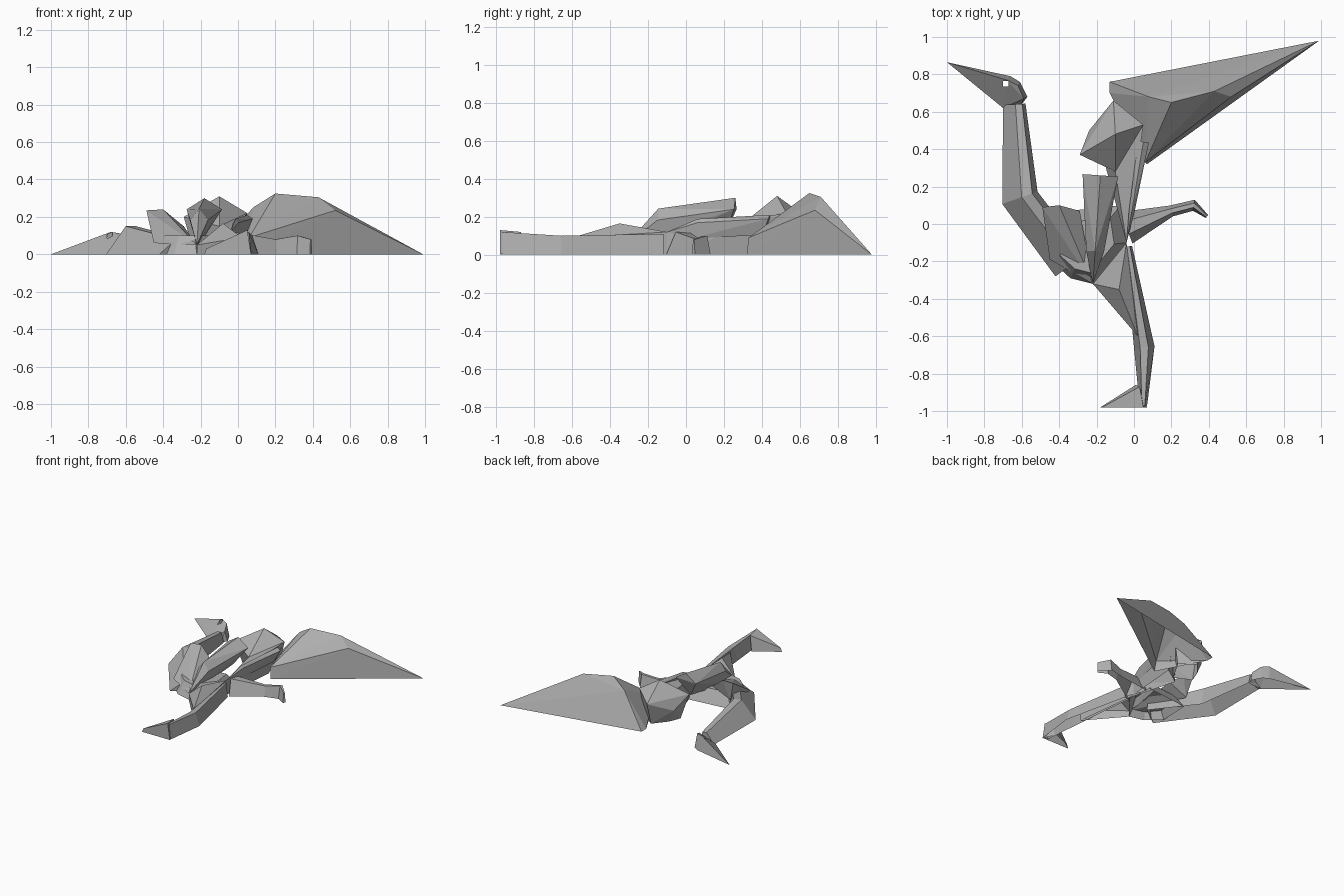
import bpy, bmesh
from mathutils import Vector

cube = bpy.data.objects.get("Cube")
if cube:
    bpy.data.objects.remove(cube, do_unlink=True)

grey = bpy.data.materials.new("stone_grey")
grey.use_nodes = True
shade = (.42, .42, .42, 1)
grey.diffuse_color = shade
grey.node_tree.nodes["Principled BSDF"].inputs["Base Color"].default_value = shade


def finish(name, builder):
    """Open the underside and store the flat-shaded part."""
    bmesh.ops.recalc_face_normals(builder, faces=builder.faces[:])
    underside = [face for face in builder.faces
                 if all(vert.co.z < .001 for vert in face.verts)]
    bmesh.ops.delete(builder, geom=underside, context='FACES')
    mesh = bpy.data.meshes.new(name)
    builder.to_mesh(mesh)
    builder.free()
    mesh.materials.append(grey)
    bpy.context.collection.objects.link(bpy.data.objects.new(name, mesh))


def skin(points):
    """Faceted skin around a set of points."""
    builder = bmesh.new()
    corners = [builder.verts.new(point) for point in points]
    bmesh.ops.convex_hull(builder, input=corners)
    unused = [vert for vert in builder.verts if not vert.link_faces]
    bmesh.ops.delete(builder, geom=unused, context='VERTS')
    return builder


def on_ground(points):
    return [Vector((point[0], point[1], 0)) for point in points]


def mound(name, outline, height, inset):
    """Ground outline with a smaller copy of itself as the raised top."""
    ground = on_ground(outline)
    middle = sum(ground, Vector()) / len(ground)
    top = [point.lerp(middle, inset) + Vector((0, 0, height)) for point in ground]
    finish(name, skin(ground + top))


def limb(name, joints, ridge=.4, lean=0):
    """Loft of trapezoid sections; each joint is x, y, half width, height."""
    spots = on_ground(joints)
    builder = bmesh.new()
    sections = []
    for index, (spot, joint) in enumerate(zip(spots, joints)):
        before = spots[max(index - 1, 0)]
        after = spots[min(index + 1, len(spots) - 1)]
        along = (after - before).normalized()
        side = Vector((-along.y, along.x, 0)) * joint[2]
        crown = spot + side * lean + Vector((0, 0, joint[3]))
        ring = (spot + side, crown + side * ridge, crown - side * ridge, spot - side)
        sections.append([builder.verts.new(point) for point in ring])
    for first, second in zip(sections, sections[1:]):
        for a, b, c, d in zip(first, first[1:], second[1:], second):
            builder.faces.new((a, b, c, d))
    builder.faces.new(sections[0])
    builder.faces.new(sections[-1])
    finish(name, builder)


def fold(name, root, tip, half_width, rise, drop):
    """Pleat fanning from a root point to a wide diamond-shaped end."""
    shoulder = root.lerp(tip, .3)
    shoulder.z = root.z + (tip.z - root.z) * .7
    along = (tip - root).normalized()
    side = Vector((along.y, -along.x, 0)) * half_width
    points = [root]
    for centre, scale in ((shoulder, .5), (tip, 1)):
        points += [centre + side * scale, centre - side * scale,
                   centre + Vector((0, 0, rise)),
                   centre - along * drop / 2 - Vector((0, 0, drop))]
    finish(name, skin(points))


# Points where several parts meet
rump = Vector((-.22, -.32, .05))
hip = Vector((-.04, -.1, .12))
knee = Vector((.02, -.6, .09))

# Head and beak, with a square eye opening
brow = [(-.68, .77, .12), (-.62, .74, .11), (-.59, .67, .08)]
jaw = [(-1, .865), (-.66, .79), (-.61, .76), (-.57, .68), (-.6, .64), (-.7, .62)]
head = skin(brow + on_ground(jaw))
eye = Vector((-.685, .75, 0))
eye_half = .015
for axis in (Vector((1, 0, 0)), Vector((0, 1, 0))):
    for edge in (-eye_half, eye_half):
        everything = head.verts[:] + head.edges[:] + head.faces[:]
        bmesh.ops.bisect_plane(head, geom=everything, plane_co=eye + axis * edge,
                               plane_no=axis)
inside_eye = [face for face in head.faces
              if max(abs(value) for value in (face.calc_center_median() - eye).xy) < eye_half]
bmesh.ops.delete(head, geom=inside_eye, context='FACES')
finish("head_and_beak", head)

# Neck, breast and trunk
limb("neck", [(-.34, -.22, .1, .08), (-.61, .14, .1, .15), (-.64, .64, .06, .08)],
     ridge=.3, lean=-.4)
mound("trunk", [(-.45, -.19), (-.34, -.29), rump, hip, (-.07, .1), (-.44, .06)],
      height=.1, inset=.3)

# Pleated wing folded over the back
side_rim = [(-.49, .09, .235), (-.4, .1, .24), (-.29, .07, .15), (-.45, .07, .08),
            (-.45, -.19, .06)]
finish("side_fold", skin(side_rim + [rump]))
fold("middle_fold", rump, Vector((-.18, .26, .24)), half_width=.1, rise=.06, drop=.12)
fold("narrow_fold", hip, Vector((.05, .44, .19)), half_width=.03, rise=.02, drop=.08)
crest = Vector((-.1, .48, .31))
rear_rim = [Vector(point) for point in (
    (.05, .53, .22), (-.11, .66, .18), (-.24, .5, .1), (-.29, .37, .2), (-.1, .28, .15))]
rear_foot = on_ground([point.lerp(crest, .3) for point in rear_rim])
finish("rear_fold", skin(rear_rim + rear_foot + [crest]))
link_foot = on_ground([hip, (0, .4), (-.15, .3)])
finish("inner_link", skin([rear_rim[0], rear_rim[-1], hip] + link_foot))

# Spread wing, a hollow shell
wing_top = [(.2, .65, .325), (.43, .71, .305), (.52, .68, .235), (.08, .68, .25),
            (.06, .33, .09)]
wing_edge = on_ground([(-.13, .76), (-.13, .7), (.07, .32), (.99, .98)])
finish("spread_wing", skin(wing_top + wing_edge))

# Stretched leg with a foot sloping down to the toe
thigh_top = [rump, hip, knee, Vector((-.08, -.35, .165))]
finish("stretched_thigh", skin(thigh_top + on_ground([rump, hip, knee])))
limb("stretched_shin", [(-.03, -.12, .02, .11), (.055, -.66, .055, .1), (.05, -.97, .02, .12)])
foot_top = [(.03, -.87, .12), (.05, -.98, .13), (-.17, -.98, .03)]
finish("stretched_foot", skin(foot_top + on_ground([(-.18, -.98), (.01, -.86), (.07, -.98)])))

# Bent leg reaching sideways
limb("bent_leg", [(-.04, -.02, .09, .12), (.2, .07, .03, .08), (.32, .1, .03, .1),
                  (.39, .04, .01, .08)])
